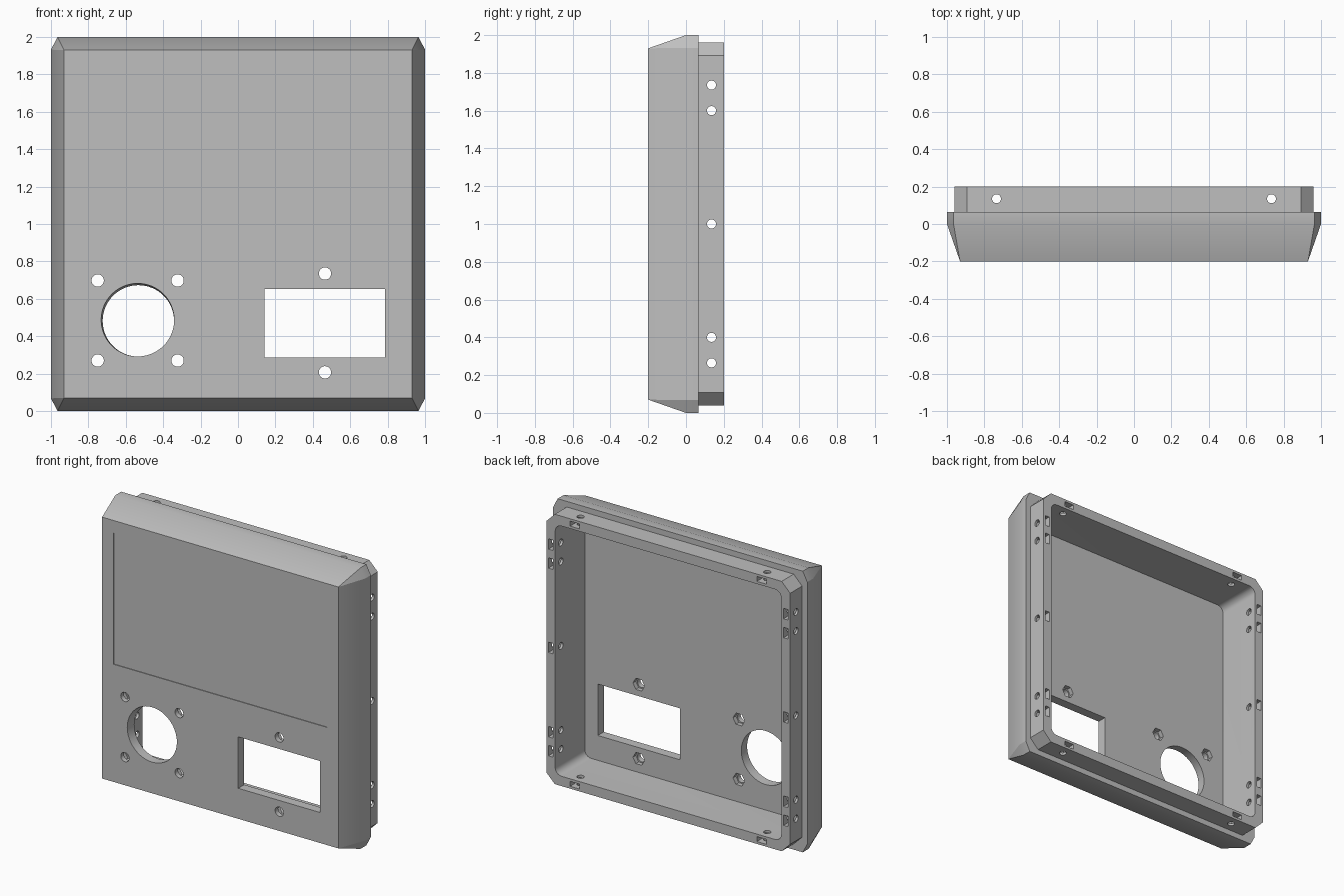
import bpy, bmesh
from math import cos, sin, tau, radians

if "Cube" in bpy.data.objects:
    bpy.data.objects.remove(bpy.data.objects["Cube"], do_unlink=True)

grey = bpy.data.materials.new("housing_grey")
grey.use_nodes = True
colour = (0.52, 0.52, 0.52, 1)
grey.diffuse_color = colour
grey.node_tree.nodes["Principled BSDF"].inputs["Base Color"].default_value = colour


def hull(name, points):
    """Convex solid around a set of points."""
    bm = bmesh.new()
    for p in points:
        bm.verts.new(p)
    bmesh.ops.remove_doubles(bm, verts=bm.verts[:], dist=1e-5)
    bmesh.ops.convex_hull(bm, input=bm.verts[:])
    bmesh.ops.dissolve_limit(bm, angle_limit=radians(0.1), verts=bm.verts[:], edges=bm.edges[:])
    bmesh.ops.recalc_face_normals(bm, faces=bm.faces[:])
    mesh = bpy.data.meshes.new(name)
    bm.to_mesh(mesh)
    bm.free()
    mesh.materials.append(grey)
    obj = bpy.data.objects.new(name, mesh)
    bpy.context.collection.objects.link(obj)
    return obj


def place(outline, axis, level):
    """Lift a 2D outline to 3D at a level along the axis."""
    if axis == "X":
        return [(level, u, v) for u, v in outline]
    if axis == "Y":
        return [(u, level, v) for u, v in outline]
    return [(u, v, level) for u, v in outline]


def prism(name, outline, axis, a, b):
    return hull(name, place(outline, axis, a) + place(outline, axis, b))


def box(u0, u1, v0, v1):
    return [(u0, v0), (u1, v0), (u1, v1), (u0, v1)]


def circle(u, v, r, n=24):
    return [(u + r * cos(tau * i / n), v + r * sin(tau * i / n)) for i in range(n)]


def octagon(half, cx, cz):
    """Square outline around the panel centre with chamfered corners."""
    return [(sx * x, 1 + sz * z) for sx in (-1, 1) for sz in (-1, 1)
            for x, z in ((half, half - cz), (half - cx, half))]


def combine(target, tool, operation="DIFFERENCE"):
    mod = target.modifiers.new("cut", "BOOLEAN")
    mod.operation = operation
    mod.solver = "EXACT"
    mod.object = tool
    bpy.context.view_layer.objects.active = target
    bpy.ops.object.modifier_apply(modifier=mod.name)
    bpy.data.objects.remove(tool, do_unlink=True)


# Tapered bezel and the narrower flange behind it
rim = octagon(1.0, 0.035, 0.068)
housing = hull("panel_housing", place(box(-0.93, 0.93, 0.07, 1.93), "Y", -0.2)
               + place(rim, "Y", 0) + place(rim, "Y", 0.065))
combine(housing, prism("flange", octagon(0.96, 0.067, 0.067), "Y", -0.05, 0.2), "UNION")

# Rounded cavity open at the back
inner, radius = 0.89, 0.05
corners = [p for sx in (-1, 1) for sz in (-1, 1)
           for p in circle(sx * (inner - radius), 1 + sz * (inner - radius), radius)]
combine(housing, prism("cavity", corners, "Y", -0.133, 0.3))

# Shallow screen recess and rectangular window
combine(housing, prism("screen_recess", box(-0.84, 0.84, 0.907, 1.842), "Y", -0.3, -0.195))
combine(housing, prism("window", box(0.142, 0.787, 0.287, 0.653), "Y", -0.3, 0))

# Round opening, narrowing slightly toward the back
combine(housing, hull("round_opening", place(circle(-0.537, 0.488, 0.196, 64), "Y", -0.21)
                      + place(circle(-0.532, 0.481, 0.19, 64), "Y", -0.12)))

# Front screw holes with hexagonal nut pockets behind
screws = [(x, z) for x in (-0.75, -0.323) for z in (0.27, 0.698)]
screws += [(0.465, 0.207), (0.465, 0.735)]
for x, z in screws:
    combine(housing, prism("screw_hole", circle(x, z, 0.033), "Y", -0.3, 0))
    combine(housing, prism("nut_pocket", circle(x, z, 0.046, 6), "Y", -0.165, 0))

# Flange side holes with nut slots opening to the back
hole_y, slot = 0.135, 0.037
for z in (0.265, 0.4, 1.0, 1.6, 1.735):
    combine(housing, prism("side_hole", circle(hole_y, z, 0.024), "X", -1.2, 1.2))
    for s in (-1, 1):
        combine(housing, prism("side_slot", box(0.1, 0.3, z - slot, z + slot), "X", s * 0.908, s * 0.943))

# Flange top and bottom holes with their slots
for x in (-0.735, 0.735):
    combine(housing, prism("end_hole", circle(x, hole_y, 0.024), "Z", -0.2, 2.2))
    for s in (-1, 1):
        combine(housing, prism("end_slot", box(x - slot, x + slot, 0.1, 0.3), "Z",
                               1 + s * 0.908, 1 + s * 0.943))

# Smooth the round walls, keep hard edges crisp
bpy.ops.object.select_all(action="DESELECT")
housing.select_set(True)
bpy.context.view_layer.objects.active = housing
bpy.ops.object.shade_smooth_by_angle(angle=radians(20))
